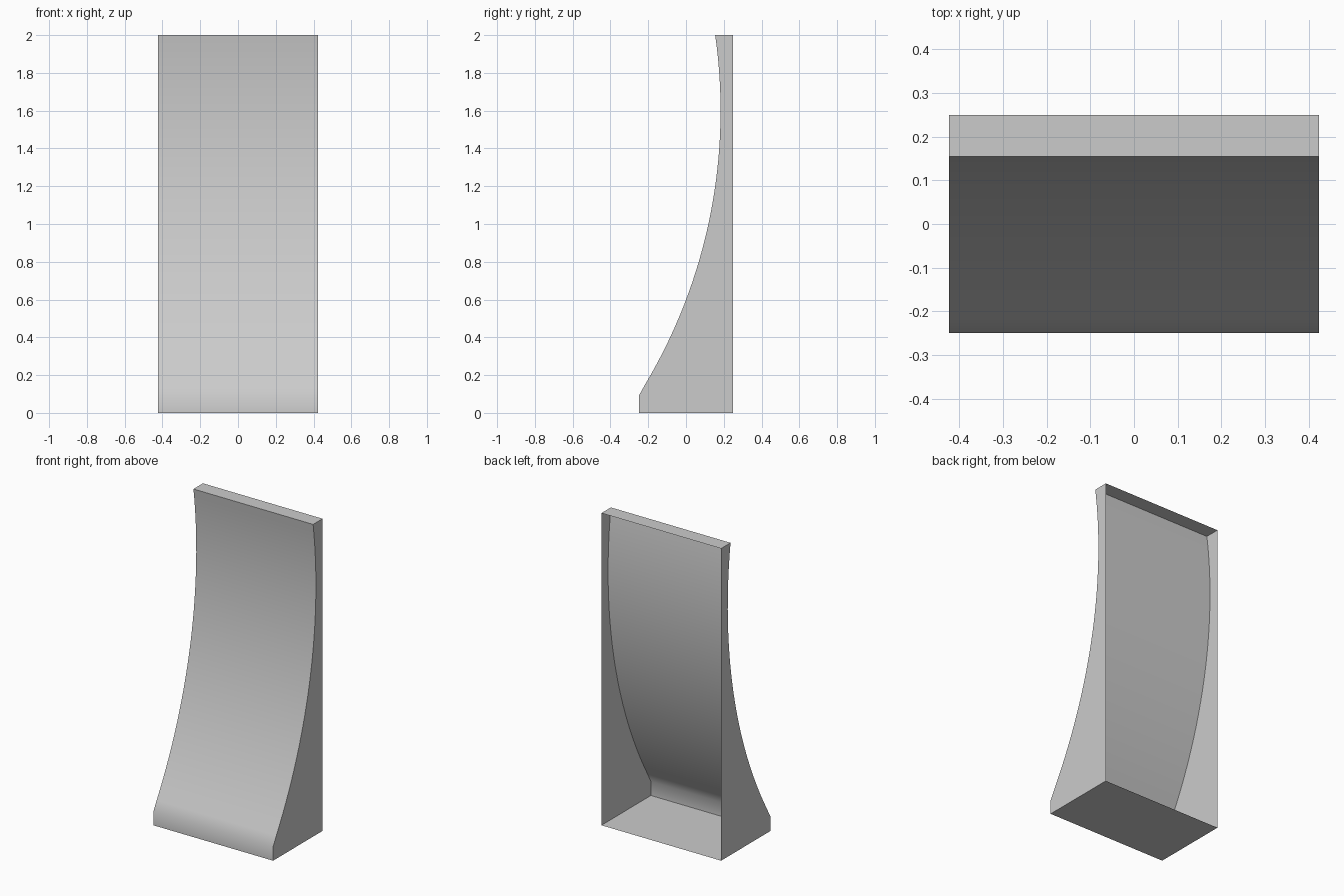
import bpy, bmesh, math

if "Cube" in bpy.data.objects:
    bpy.data.objects.remove(bpy.data.objects["Cube"])

HALF_W = 0.424
BACK, FRONT = 0.25, -0.25
LIP_Z, TOP_Z = 0.09, 2.0
ARC_R, ARC_Z, ARC_Y = 2.83, 1.6, 0.183
STEPS = 32

# Side profile (y, z): floor, short front lip, concave arc, flat top
profile = [(BACK, 0.0), (FRONT, 0.0)]
for i in range(STEPS + 1):
    z = LIP_Z + (TOP_Z - LIP_Z) * i / STEPS
    y = ARC_Y - ARC_R + math.sqrt(ARC_R ** 2 - (z - ARC_Z) ** 2)
    profile.append((max(y, FRONT), z))
profile.append((BACK, TOP_Z))

bm = bmesh.new()
left, right = [[bm.verts.new((x, y, z)) for y, z in profile]
               for x in (-HALF_W, HALF_W)]

# Floor, lip, curved face and top; the back stays open
for i in range(len(profile) - 1):
    bm.faces.new((left[i], left[i + 1], right[i + 1], right[i]))

# Side walls
bm.faces.new(left)
bm.faces.new(right)
bmesh.ops.recalc_face_normals(bm, faces=bm.faces)
# Make sure the floor points outward (down)
floor = min(bm.faces, key=lambda f: f.calc_center_median().z)
if floor.normal.z > 0:
    bmesh.ops.reverse_faces(bm, faces=bm.faces)

mesh = bpy.data.meshes.new("curved_shell")
bm.to_mesh(mesh)
bm.free()
shell = bpy.data.objects.new("curved_shell", mesh)
bpy.context.collection.objects.link(shell)

# Smooth arc, crisp edges
bpy.context.view_layer.objects.active = shell
shell.select_set(True)
bpy.ops.object.shade_smooth_by_angle(angle=math.radians(35))
